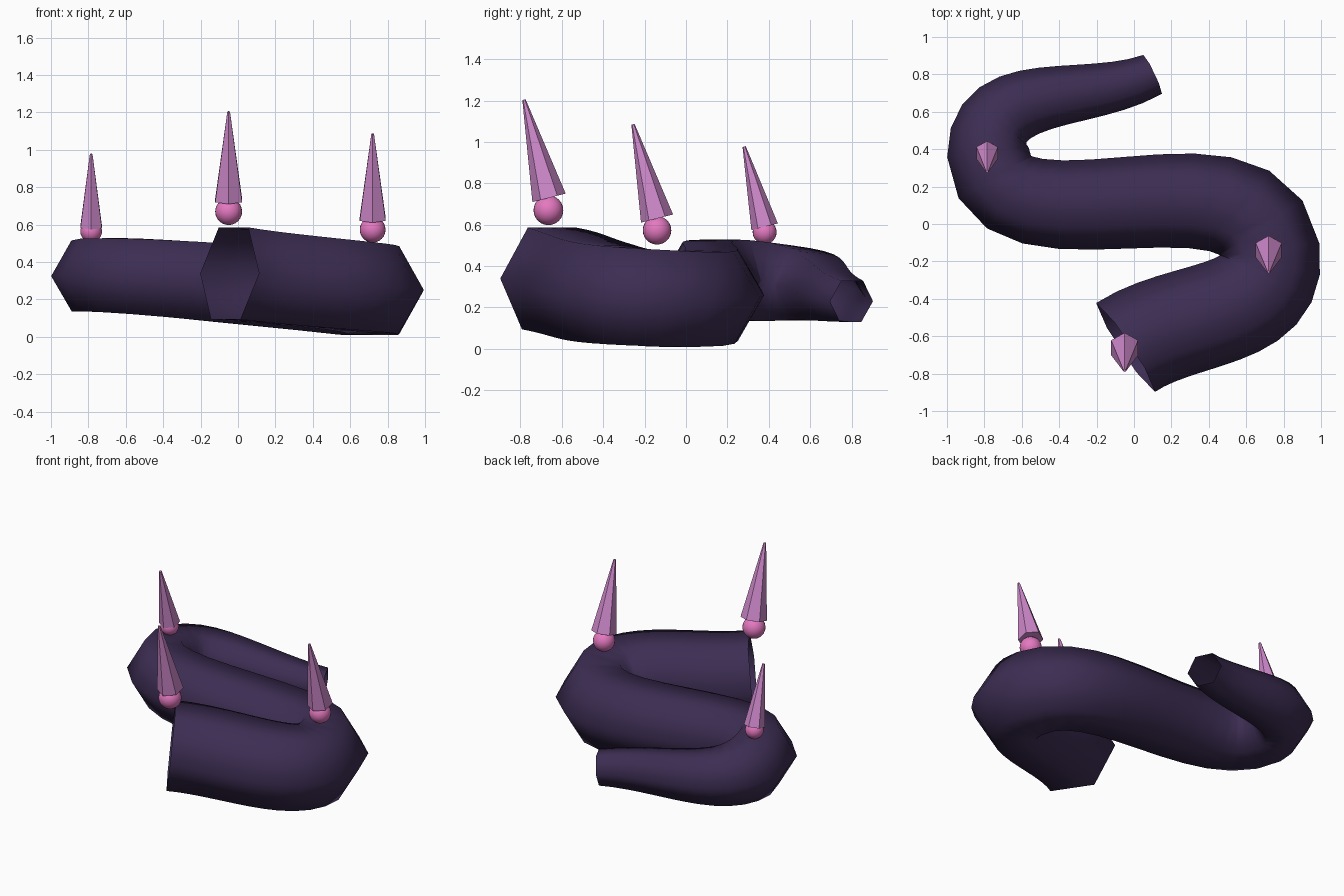
import bpy
from math import sin, cos

if "Cube" in bpy.data.objects:
    bpy.data.objects.remove(bpy.data.objects["Cube"])


def material(name, rgb):
    m = bpy.data.materials.new(name)
    m.diffuse_color = (*rgb, 1)
    m.use_nodes = True
    m.node_tree.nodes["Principled BSDF"].inputs["Base Color"].default_value = m.diffuse_color
    return m


body_mat = material("dark_purple", (0.045, 0.026, 0.085))
spike_mat = material("mauve", (0.62, 0.25, 0.60))
ball_mat = material("pink", (0.78, 0.19, 0.53))

# Coiled body: tapering six-sided tube along an S-shaped path (x, y, z, radius)
path = [(-0.045, -0.66, 0.34, 0.285), (0.725, -0.15, 0.245, 0.27),
        (-0.78, 0.38, 0.325, 0.22), (0.10, 0.80, 0.23, 0.115)]
curve = bpy.data.curves.new("coiled_body", "CURVE")
curve.dimensions = "3D"
curve.twist_mode = "Z_UP"
curve.bevel_depth = 1.0
curve.bevel_resolution = 1
curve.resolution_u = 12
spline = curve.splines.new("BEZIER")
spline.bezier_points.add(len(path) - 1)
for p, (x, y, z, r) in zip(spline.bezier_points, path):
    p.co = (x, y, z)
    p.radius = r
    p.handle_left_type = p.handle_right_type = "AUTO"
spline.use_smooth = True
body = bpy.data.objects.new("coiled_body", curve)
bpy.context.collection.objects.link(body)
curve.materials.append(body_mat)

# Spikes leaning forward, each on a ball: (x, ball y, ball z, ball radius, base y, base z, base radius, length)
LEAN = 0.25
spikes = [(-0.05, -0.665, 0.67, 0.072, -0.662, 0.73, 0.083, 0.49),
          (0.72, -0.14, 0.573, 0.069, -0.14, 0.63, 0.080, 0.47),
          (-0.785, 0.38, 0.564, 0.058, 0.38, 0.59, 0.066, 0.40)]
for i, (x, by, bz, br, y, z, r, h) in enumerate(spikes, 1):
    bpy.ops.mesh.primitive_uv_sphere_add(segments=24, ring_count=12, radius=br, location=(x, by, bz))
    ball = bpy.context.object
    ball.name = f"spike_ball_{i}"
    ball.data.materials.append(ball_mat)
    bpy.ops.object.shade_smooth()

    centre = (x, y - sin(LEAN) * h / 2, z + cos(LEAN) * h / 2)
    bpy.ops.mesh.primitive_cone_add(vertices=6, radius1=r, radius2=0.008, depth=h,
                                    location=centre, rotation=(LEAN, 0, 0))
    spike = bpy.context.object
    spike.name = f"spike_{i}"
    spike.data.materials.append(spike_mat)
